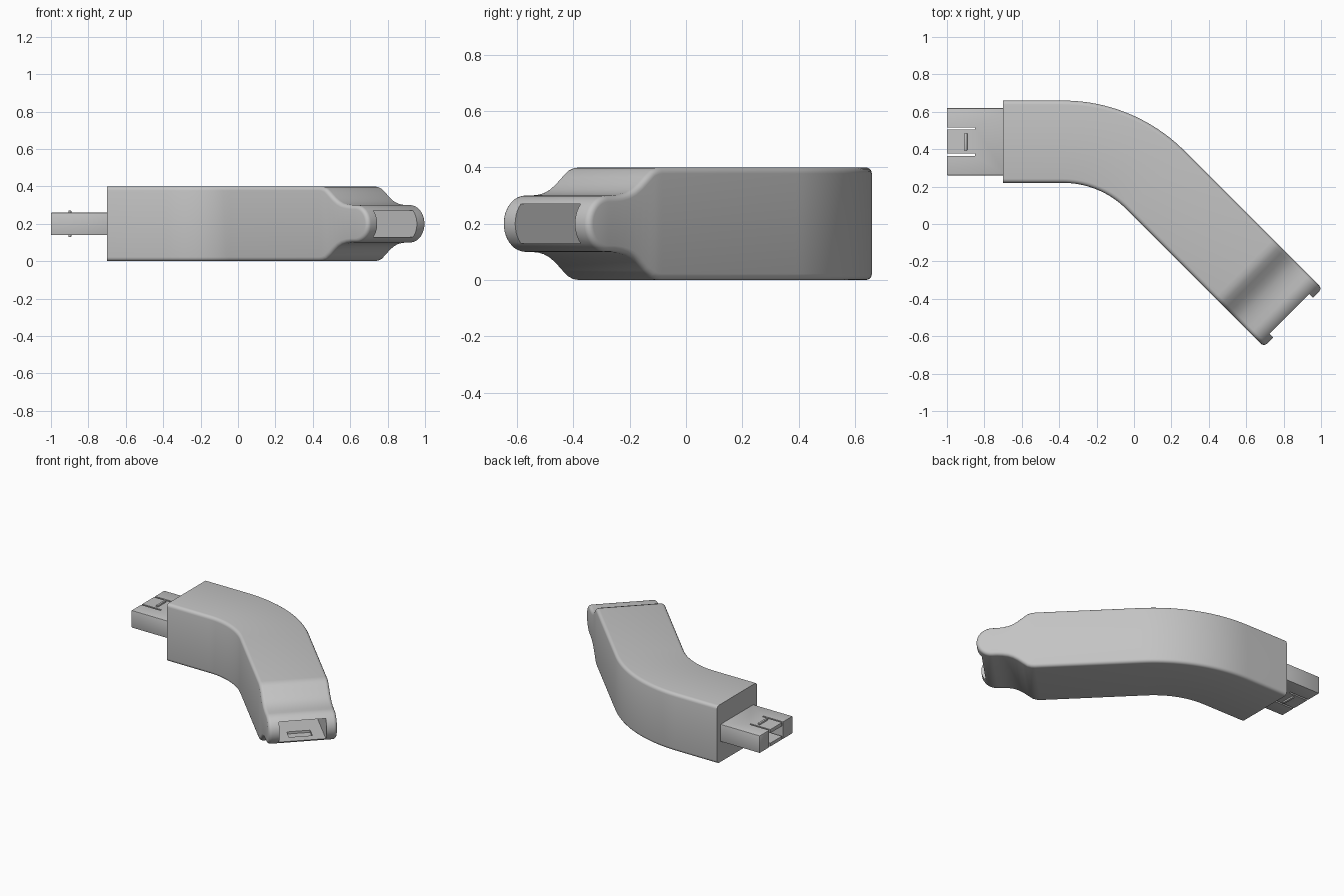
import bpy
import bmesh
from math import sin, cos, pi, radians
from mathutils import Vector

cube = bpy.data.objects.get("Cube")
if cube:
    bpy.data.objects.remove(cube, do_unlink=True)

grey = bpy.data.materials.new("plain grey")
grey.use_nodes = True
colour = (0.55, 0.55, 0.55, 1)
grey.diffuse_color = colour
grey.node_tree.nodes["Principled BSDF"].inputs["Base Color"].default_value = colour

# Bent centre line: straight, 45 degree arc, straight
START, BEND, RADIUS, TURN = -0.7, 0.32, 0.7, pi / 4
MID_Y, MID_Z, HALF_W = 0.44, 0.2, 0.22
BEND_END = BEND + RADIUS * TURN
LENGTH = BEND_END + 1.04


def place(s, n, h):
    """Map distance along the path, sideways offset and height to space."""
    if s <= BEND:
        return Vector((START + s, MID_Y + n, MID_Z + h))
    a = min((s - BEND) / RADIUS, TURN)
    run = max(s - BEND_END, 0)
    return Vector((START + BEND + (RADIUS + n) * sin(a) + run * cos(a),
                   MID_Y - RADIUS + (RADIUS + n) * cos(a) - run * sin(a),
                   MID_Z + h))


def finish(name, bm):
    bmesh.ops.recalc_face_normals(bm, faces=bm.faces[:])
    mesh = bpy.data.meshes.new(name)
    bm.to_mesh(mesh)
    bm.free()
    mesh.materials.append(grey)
    obj = bpy.data.objects.new(name, mesh)
    bpy.context.collection.objects.link(obj)
    return obj


def block(name, s, n, h, bevel=0):
    """Box given by ranges along the path, sideways and in height."""
    bm = bmesh.new()
    bmesh.ops.create_cube(bm, size=1)
    for v in bm.verts:
        v.co = place(*(r[0] if c < 0 else r[1] for r, c in zip((s, n, h), v.co)))
    if bevel:
        bmesh.ops.bevel(bm, geom=bm.edges[:], offset=bevel, segments=2,
                        profile=0.5, affect='EDGES')
    return finish(name, bm)


def select(obj):
    bpy.ops.object.select_all(action='DESELECT')
    obj.select_set(True)
    bpy.context.view_layer.objects.active = obj


def cut(obj, cutters):
    for cutter in cutters:
        cutter.hide_render = True
        mod = obj.modifiers.new("cut", 'BOOLEAN')
        mod.operation, mod.solver, mod.object = 'DIFFERENCE', 'EXACT', cutter
        select(obj)
        bpy.ops.object.modifier_apply(modifier=mod.name)
        bpy.data.objects.remove(cutter, do_unlink=True)


def smooth(obj):
    select(obj)
    bpy.ops.object.shade_smooth_by_angle(angle=radians(32))


# Upper side profile: flat, arc stations, scooped neck, round nose
profile = [(0, 0.2)]
profile += [(BEND + (BEND_END - BEND) * i / 20, 0.2) for i in range(21)]
neck = [(0.37, 0.2), (0.345, 0.197), (0.32, 0.188), (0.29, 0.165), (0.26, 0.141),
        (0.23, 0.122), (0.2, 0.11), (0.165, 0.103), (0.13, 0.1)]
profile += [(LENGTH - t, h) for t, h in neck]
NOSE = 0.1
profile += [(LENGTH - NOSE + NOSE * sin(a), NOSE * cos(a))
            for a in (pi / 2 * i / 10 for i in range(10))]
profile.append((LENGTH, 0))


def inset(amount):
    """Profile moved inward along its normals, then mirrored below."""
    pts = [Vector(p) for p in profile]
    top = []
    for i, p in enumerate(pts):
        d = (pts[min(i + 1, len(pts) - 1)] - pts[max(i - 1, 0)]).normalized()
        normal = Vector((-d.y, d.x))
        if i == len(pts) - 1:
            normal = Vector((1, 0))
        q = p - normal * amount
        top.append((0 if i == 0 else q.x, q.y))
    return top + [(s, -h) for s, h in reversed(top[:-1])]


# Body: profile layers across the width, with rounded long edges
ROUND, STEPS = 0.022, 4
half = [(HALF_W - ROUND * (1 - cos(a)), ROUND * (1 - sin(a)))
        for a in (pi / 2 * i / STEPS for i in range(STEPS + 1))]
layers = [(-n, e) for n, e in half] + [(n, e) for n, e in reversed(half)]
bm = bmesh.new()
rings = [[bm.verts.new(place(s, n, h)) for s, h in inset(e)] for n, e in layers]
count = len(rings[0])
for a, b in zip(rings, rings[1:]):
    for i in range(count):
        j = (i + 1) % count
        bm.faces.new((a[i], a[j], b[j], b[i]))
for ring in (rings[0], rings[-1]):
    tip = count // 2
    for i in range(tip - 1):
        bm.faces.new((ring[i], ring[i + 1], ring[-2 - i], ring[-1 - i]))
    bm.faces.new((ring[tip - 1], ring[tip], ring[tip + 1]))
body = finish("bent_body", bm)

# Socket in the nose, with a latch recess in its floor and ceiling
cut(body, [
    block("socket_cutter", (LENGTH - 0.36, LENGTH + 0.1), (-0.15, 0.15), (-0.07, 0.07)),
    block("latch_recess_cutter", (LENGTH - 0.17, LENGTH - 0.09), (-0.075, 0.075),
          (-0.085, 0.085)),
])
smooth(body)

# Plug with a spring tongue above and below a shallow cavity
TONGUE = 0.07
plug = block("plug", (-0.3, 0.02), (-0.18, 0.18), (-0.06, 0.06), 0.004)
cutters = [block("tongue_cavity_cutter", (-0.4, -0.15), (-TONGUE, TONGUE), (-0.035, 0.035))]
for side in (-1, 1):
    cutters.append(block("slot_cutter", (-0.4, -0.15),
                         (side * TONGUE - 0.006, side * TONGUE + 0.006), (-0.1, 0.1)))
cut(plug, cutters)
smooth(plug)

# Latch ridges on the tongues
for label, low, high in (("upper", 0.055, 0.071), ("lower", -0.071, -0.055)):
    ridge = block(label + "_latch_ridge", (-0.207, -0.191), (-0.047, 0.047),
                  (low, high), 0.004)
    smooth(ridge)
